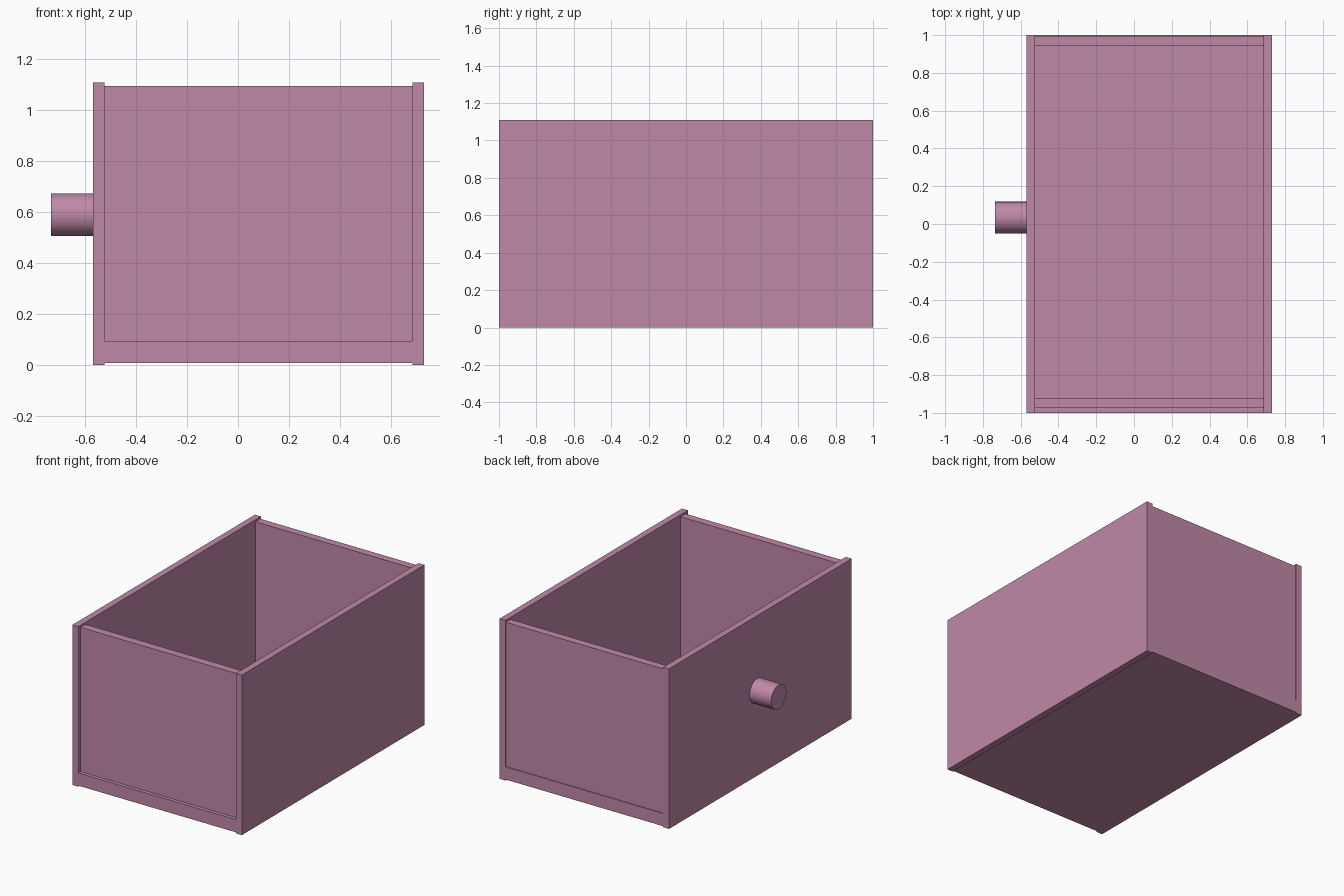
import bpy, math

if "Cube" in bpy.data.objects:
    bpy.data.objects.remove(bpy.data.objects["Cube"])

mat = bpy.data.materials.new("dusty pink")
mat.diffuse_color = (0.53, 0.25, 0.39, 1)
mat.use_nodes = True
mat.node_tree.nodes["Principled BSDF"].inputs["Base Color"].default_value = mat.diffuse_color


def box(name, lo, hi):
    """Box spanning two opposite corners."""
    centre = [(a + b) / 2 for a, b in zip(lo, hi)]
    bpy.ops.mesh.primitive_cube_add(size=1, location=centre)
    ob = bpy.context.object
    ob.name = name
    ob.scale = [b - a for a, b in zip(lo, hi)]
    bpy.ops.object.transform_apply(location=False, rotation=False, scale=True)
    ob.data.materials.append(mat)
    return ob


# Long side panels, slightly taller than the ends
X0, X1, T = -0.57, 0.73, 0.045
box("left_panel", (X0, -1, 0), (X0 + T, 1, 1.11))
box("right_panel", (X1 - T, -1, 0), (X1, 1, 1.11))

# Floor between the sides
box("floor_panel", (X0 + T, -1, 0.007), (X1 - T, 1, 0.095))

# End panels standing on the floor, recessed from the rims
for name, y0, y1 in (("front_panel", -0.975, -0.92), ("back_panel", 0.942, 0.995)):
    box(name, (X0 + T, y0, 0.095), (X1 - T, y1, 1.095))

# Round knob on the left side
bpy.ops.mesh.primitive_cylinder_add(vertices=32, radius=0.084, depth=0.175,
                                    location=(-0.6475, 0.034, 0.59),
                                    rotation=(0, math.pi / 2, 0))
knob = bpy.context.object
knob.name = "knob"
knob.data.materials.append(mat)
bpy.ops.object.shade_smooth_by_angle()
